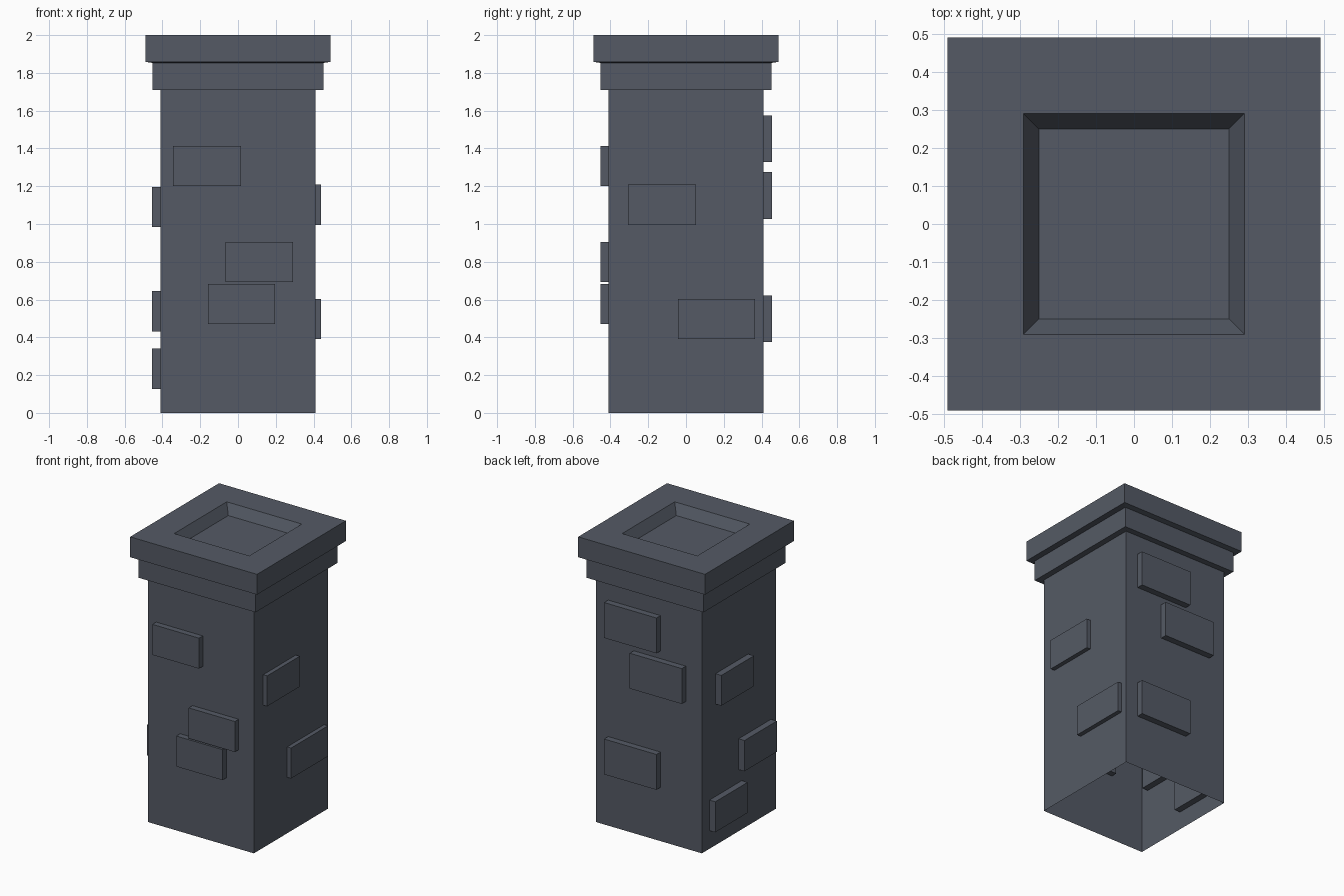
import bpy, bmesh
from mathutils import Vector

if "Cube" in bpy.data.objects:
    bpy.data.objects.remove(bpy.data.objects["Cube"])

slate = bpy.data.materials.new("slate_grey")
slate.diffuse_color = (0.089, 0.102, 0.130, 1.0)
slate.use_nodes = True
slate.node_tree.nodes["Principled BSDF"].inputs["Base Color"].default_value = slate.diffuse_color


def finish(name, bm):
    mesh = bpy.data.meshes.new(name)
    bm.to_mesh(mesh)
    bm.free()
    mesh.materials.append(slate)
    obj = bpy.data.objects.new(name, mesh)
    bpy.context.collection.objects.link(obj)
    return obj


# Chimney shell: square rings (half width, height), open underneath,
# stepped crown and a shallow tapered recess on top
profile = [(0.41, 0.0), (0.41, 1.71), (0.452, 1.71), (0.452, 1.853),
           (0.49, 1.858), (0.49, 2.0), (0.29, 2.0), (0.25, 1.93)]
bm = bmesh.new()
rings = [[bm.verts.new((sx * h, sy * h, z))
          for sx, sy in ((-1, -1), (1, -1), (1, 1), (-1, 1))]
         for h, z in profile]
for low, high in zip(rings, rings[1:]):
    for i in range(4):
        j = (i + 1) % 4
        bm.faces.new((low[i], low[j], high[j], high[i]))
bm.faces.new(rings[-1])
finish("chimney_shell", bm)


# Raised bricks: each straddles its wall
def brick(name, side, a0, a1, z0, z1, outer):
    inner = 0.82 - outer
    mid, size = (inner + outer) / 2, outer - inner
    a, z = (a0 + a1) / 2, (z0 + z1) / 2
    sign = -1 if side in ("front", "left") else 1
    if side in ("front", "back"):
        centre, dims = (a, sign * mid, z), (a1 - a0, size, z1 - z0)
    else:
        centre, dims = (sign * mid, a, z), (size, a1 - a0, z1 - z0)
    bm = bmesh.new()
    bmesh.ops.create_cube(bm, size=1)
    bmesh.ops.scale(bm, vec=Vector(dims), verts=bm.verts)
    bmesh.ops.translate(bm, vec=Vector(centre), verts=bm.verts)
    finish(name, bm)


# Per wall: outer distance, then (along start, along end, bottom, top)
walls = {
    "front": (0.452, [(-0.345, 0.015, 1.20, 1.413), (-0.065, 0.292, 0.692, 0.905),
                      (-0.16, 0.197, 0.47, 0.683)]),
    "right": (0.44, [(-0.307, 0.053, 0.995, 1.208), (-0.043, 0.365, 0.39, 0.603)]),
    "back": (0.455, [(-0.09, 0.314, 1.328, 1.575), (-0.286, 0.116, 1.027, 1.274),
                     (-0.09, 0.314, 0.375, 0.622)]),
    "left": (0.455, [(-0.10, 0.26, 0.985, 1.197), (-0.352, 0.005, 0.43, 0.645),
                     (-0.03, 0.327, 0.127, 0.34)]),
}
for side, (outer, bricks) in walls.items():
    for n, b in enumerate(bricks, 1):
        brick(f"{side}_brick_{n}", side, *b, outer)
